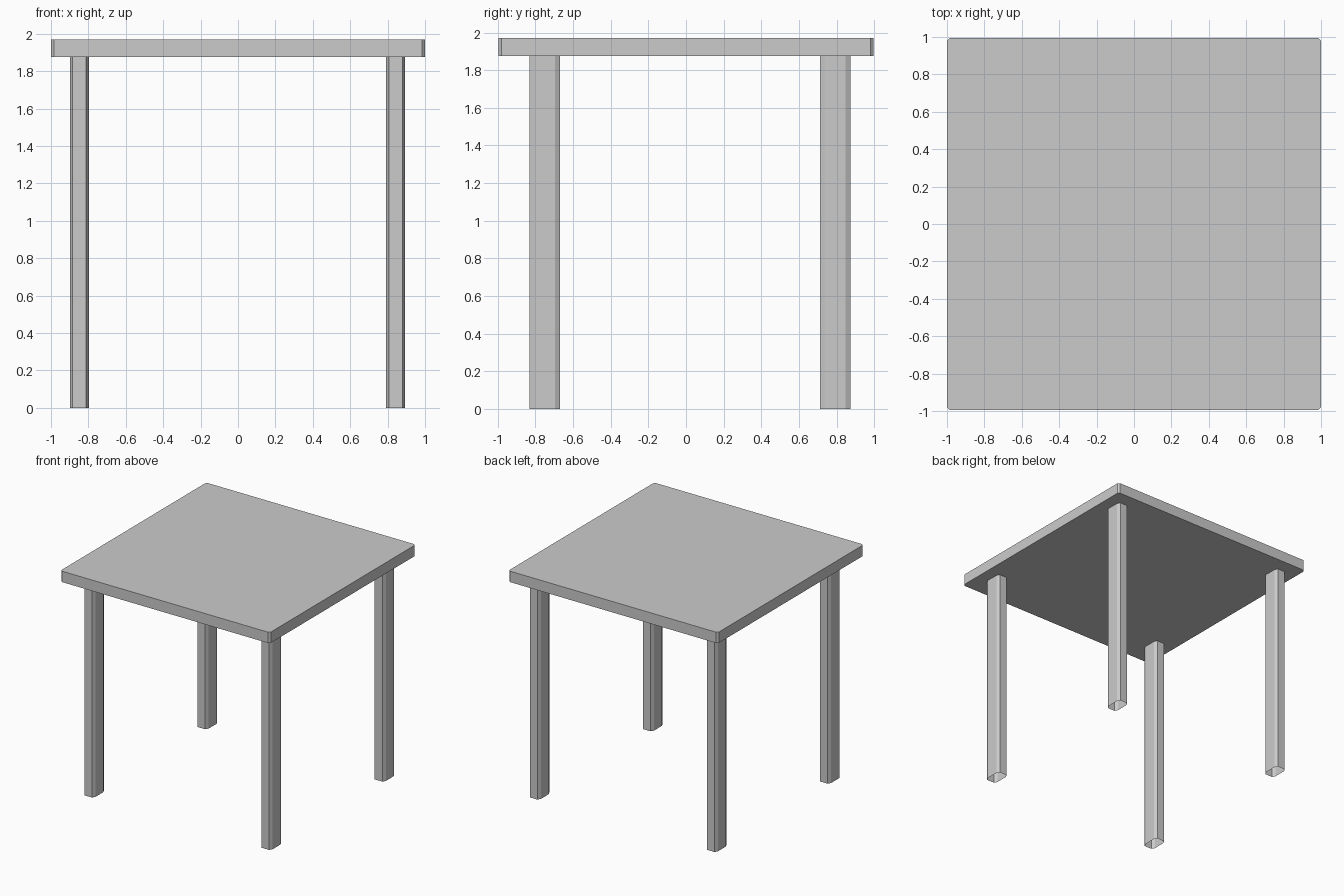
import bpy, bmesh

if "Cube" in bpy.data.objects:
    bpy.data.objects.remove(bpy.data.objects["Cube"])

def chamfered_prism(name, cx, cy, w, d, z0, z1, ch_x, ch_y, capped):
    """Upright box with chamfered vertical corners, optionally open-ended."""
    a, b = w / 2, d / 2
    outline = [(-a + ch_x, -b), (a - ch_x, -b), (a, -b + ch_y), (a, b - ch_y),
               (a - ch_x, b), (-a + ch_x, b), (-a, b - ch_y), (-a, -b + ch_y)]
    bm = bmesh.new()
    low = [bm.verts.new((x, y, z0)) for x, y in outline]
    high = [bm.verts.new((x, y, z1)) for x, y in outline]
    n = len(outline)
    for i in range(n):
        j = (i + 1) % n
        bm.faces.new((low[i], low[j], high[j], high[i]))
    if capped:
        bm.faces.new(high)
        bm.faces.new(low[::-1])
    mesh = bpy.data.meshes.new(name)
    bm.to_mesh(mesh)
    bm.free()
    obj = bpy.data.objects.new(name, mesh)
    obj.location = (cx, cy, 0)
    bpy.context.collection.objects.link(obj)
    return obj

# Table top
chamfered_prism("table_top", 0, 0, 2.0, 1.99, 1.876, 1.97, 0.016, 0.016, True)

# Four hollow legs, open at the foot
for side, x in (("left", -0.848), ("right", 0.843)):
    for end, y in (("front", -0.75), ("back", 0.793)):
        chamfered_prism(f"{end}_{side}_leg", x, y, 0.102, 0.162,
                        0, 1.876, 0.015, 0.026, False)
